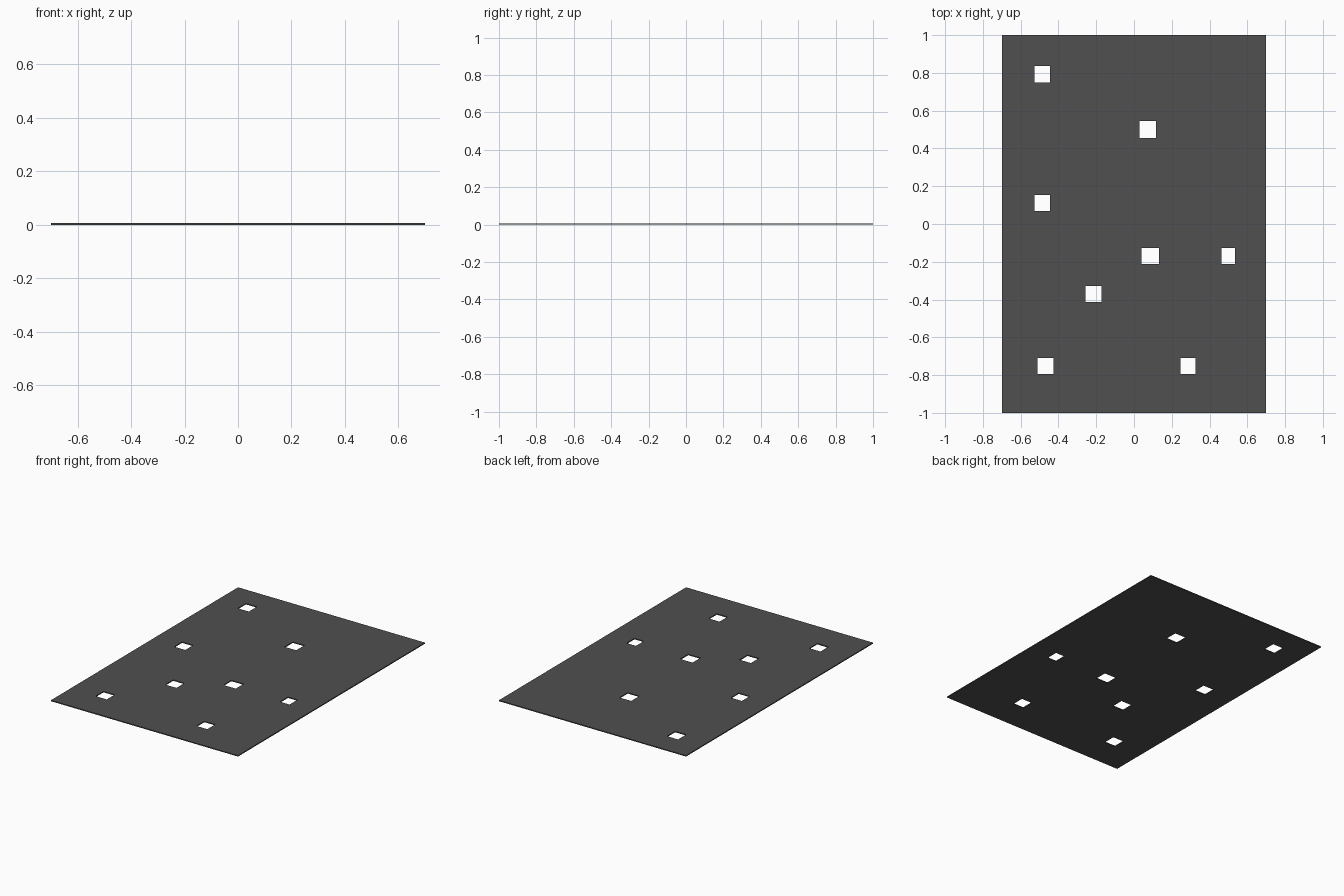
import bpy, bmesh
from mathutils import Matrix

if "Cube" in bpy.data.objects:
    bpy.data.objects.remove(bpy.data.objects["Cube"])

THICK = 0.007


def make_boxes(name, boxes):
    """One object made of boxes, each (centre x, y, z, size x, y, z)."""
    bm = bmesh.new()
    for x, y, z, sx, sy, sz in boxes:
        bmesh.ops.create_cube(bm, size=1, matrix=Matrix.Translation((x, y, z))
                              @ Matrix.Diagonal((sx, sy, sz, 1)))
    mesh = bpy.data.meshes.new(name)
    bm.to_mesh(mesh)
    bm.free()
    obj = bpy.data.objects.new(name, mesh)
    bpy.context.collection.objects.link(obj)
    return obj


# thin flat panel
panel = make_boxes("perforated_panel", [(0, 0, THICK / 2, 1.4, 2.0, THICK)])
mat = bpy.data.materials.new("dark_grey")
mat.diffuse_color = (0.08, 0.08, 0.08, 1)
mat.use_nodes = True
mat.node_tree.nodes["Principled BSDF"].inputs["Base Color"].default_value = mat.diffuse_color
panel.data.materials.append(mat)

# rectangular through holes: centre x, y, width, depth
holes = [
    (-0.485, 0.793, 0.083, 0.087),
    (0.073, 0.500, 0.087, 0.088),
    (-0.485, 0.112, 0.083, 0.085),
    (0.086, -0.170, 0.092, 0.085),
    (0.499, -0.170, 0.071, 0.085),
    (-0.214, -0.370, 0.084, 0.085),
    (-0.468, -0.752, 0.084, 0.085),
    (0.286, -0.752, 0.081, 0.085),
]
cutter = make_boxes("hole_cutter", [(x, y, 0, w, d, 0.2) for x, y, w, d in holes])

# cut the holes, then drop the helper
cut = panel.modifiers.new("holes", 'BOOLEAN')
cut.operation = 'DIFFERENCE'
cut.solver = 'EXACT'
cut.object = cutter
bpy.context.view_layer.objects.active = panel
bpy.ops.object.modifier_apply(modifier=cut.name)
bpy.data.objects.remove(cutter)
